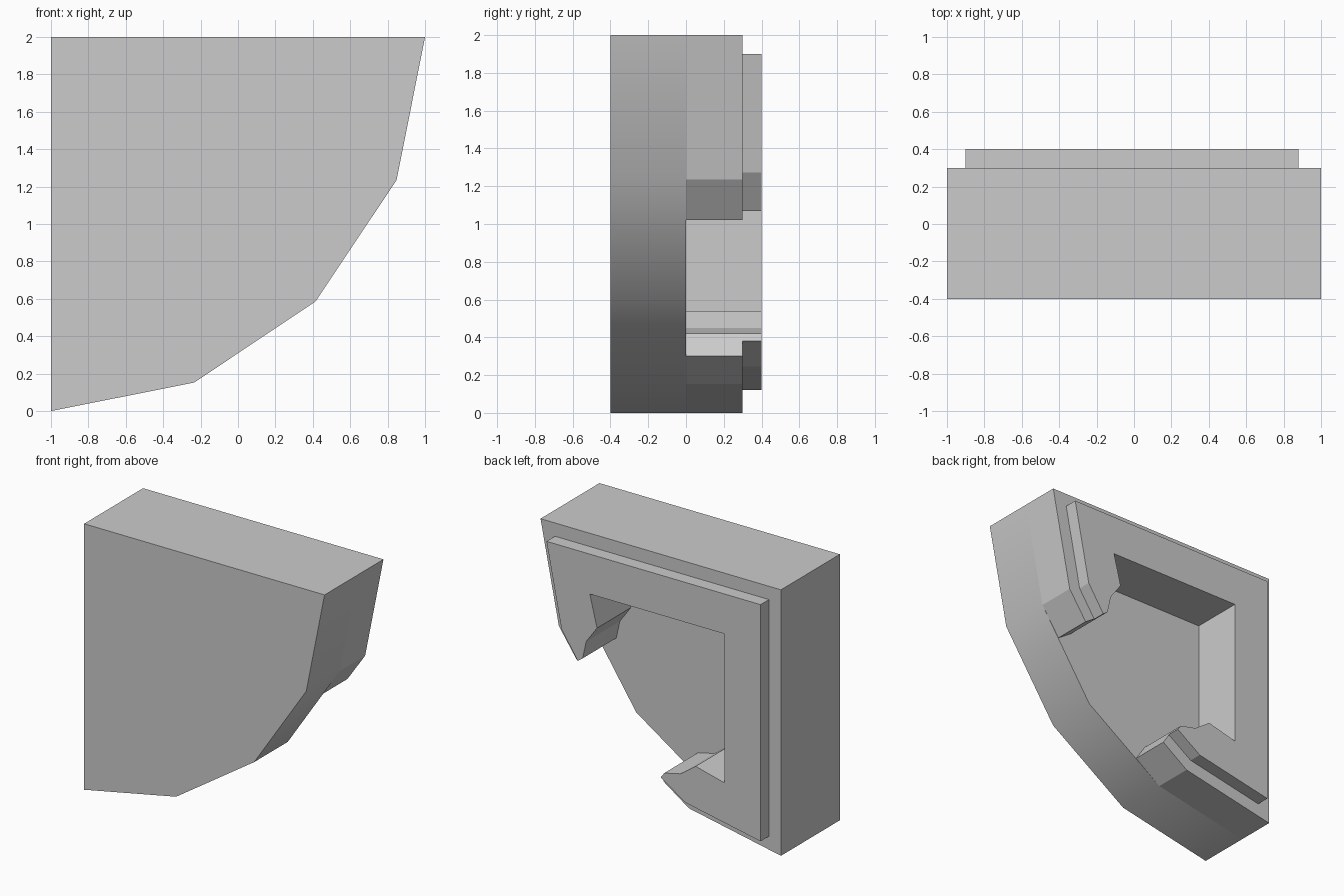
import bpy
import bmesh
from math import cos, sin, radians

if "Cube" in bpy.data.objects:
    bpy.data.objects.remove(bpy.data.objects["Cube"])

grey = bpy.data.materials.new("plain_grey")
grey.use_nodes = True
colour = (0.6, 0.6, 0.6, 1)
grey.diffuse_color = colour
grey.node_tree.nodes["Principled BSDF"].inputs["Base Color"].default_value = colour


def mirrored(points):
    """Complete a half profile across the diagonal through the square corner."""
    return points + [(b, a) for a, b in reversed(points) if abs(a - b) > 1e-4]


def prism(name, profile, y0, y1):
    """Extrude a profile, measured right and down from the top corner, along y."""
    bm = bmesh.new()
    face = bm.faces.new([bm.verts.new((a - 1, y0, 2 - b)) for a, b in profile])
    grown = bmesh.ops.extrude_face_region(bm, geom=[face], use_keep_orig=True)
    moved = [v for v in grown["geom"] if isinstance(v, bmesh.types.BMVert)]
    bmesh.ops.translate(bm, verts=moved, vec=(0, y1 - y0, 0))
    bmesh.ops.recalc_face_normals(bm, faces=bm.faces)
    mesh = bpy.data.meshes.new(name)
    bm.to_mesh(mesh)
    bm.free()
    mesh.materials.append(grey)
    obj = bpy.data.objects.new(name, mesh)
    bpy.context.collection.objects.link(obj)
    return obj


def arc(radius, turn):
    return (radius * cos(radians(turn)), radius * sin(radians(turn)))


# Quarter-round front slab
outline = [arc(2, t) for t in (0, 22.5, 45, 67.5, 90)]
slab = prism("front_slab", [(0, 0)] + outline, -0.4, 0)
bpy.context.view_layer.objects.active = slab
slab.select_set(True)
bpy.ops.object.shade_smooth_by_angle(angle=radians(30))

# Inner edge of the bracket, from its rounded tip to the square inner corner
inner = [(1.58, 0.90), (1.55, 0.765), (1.46, 0.64), (1.52, 0.40), (0.40, 0.40)]


def bracket(outer):
    """Close the outer half, tip and inner edge into one C-shaped profile."""
    inside = mirrored(inner)
    return outer + inside + [(b, a) for a, b in reversed(outer[1:])]


# Thick C-shaped frame and the stepped lip behind it
prism("rear_frame", bracket([(0, 0), (2, 0), arc(2, 22.5), (1.70, 0.98)]), 0, 0.3)
prism("rear_lip", bracket([(0.1, 0.1), (1.88, 0.1), arc(1.9, 22.5), (1.62, 0.93)]), 0.3, 0.4)
